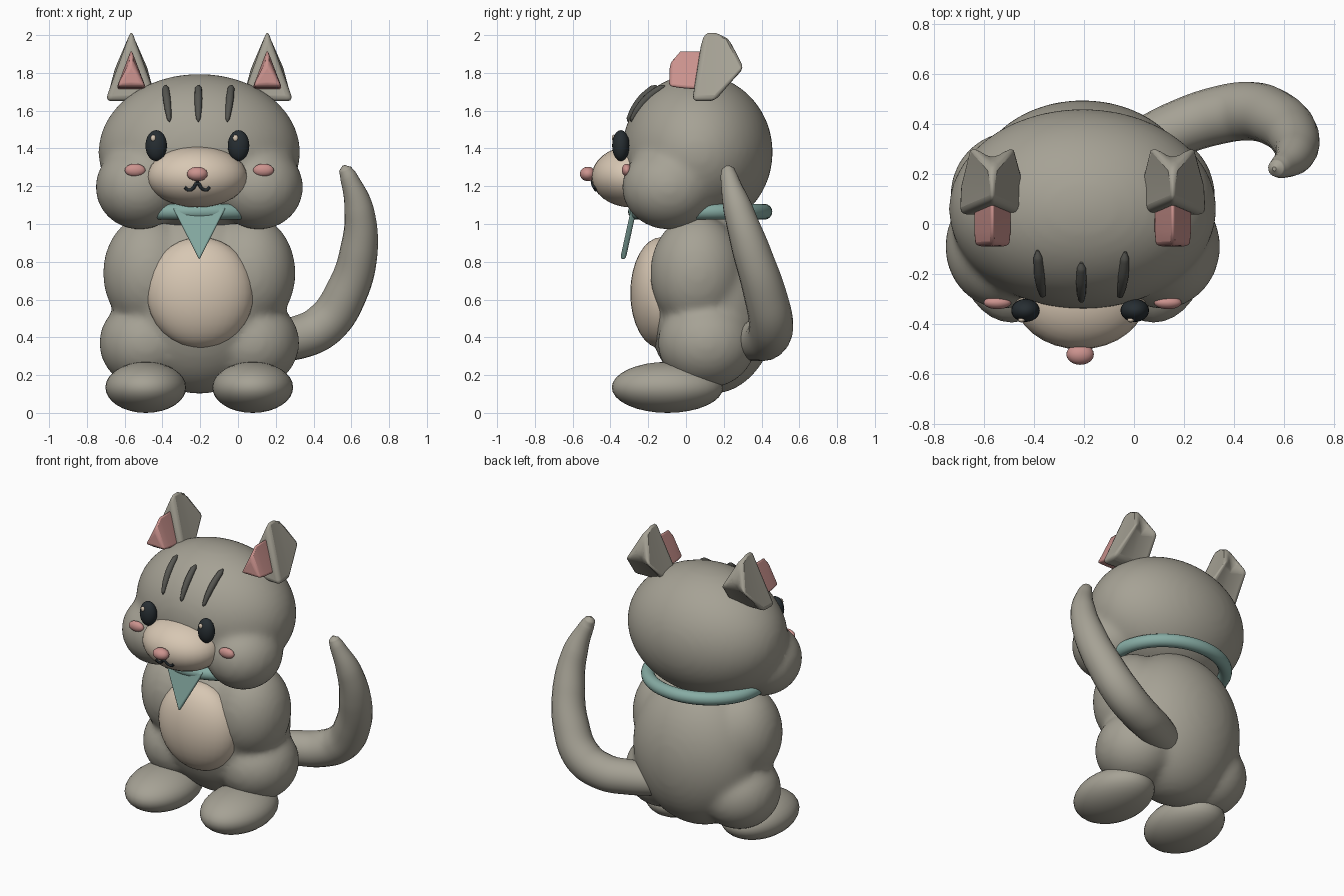
import bpy, bmesh, math
from mathutils import Vector

cube = bpy.data.objects.get("Cube")
if cube:
    bpy.data.objects.remove(cube, do_unlink=True)

CX = -0.205  # middle of the animal; the tail swings out to +x


def material(name, r, g, b):
    m = bpy.data.materials.new(name)
    m.use_nodes = True
    m.diffuse_color = (r, g, b, 1)
    shader = next(n for n in m.node_tree.nodes if n.type == "BSDF_PRINCIPLED")
    shader.inputs["Base Color"].default_value = (r, g, b, 1)
    shader.inputs["Roughness"].default_value = 0.7
    return m


FUR = material("grey fur", 0.38, 0.36, 0.30)
CREAM = material("cream", 0.68, 0.57, 0.45)
PINK = material("pink", 0.60, 0.29, 0.27)
TEAL = material("teal cloth", 0.24, 0.41, 0.37)
STRIPE = material("dark grey", 0.09, 0.09, 0.08)
BLACK = material("eye black", 0.02, 0.027, 0.032)


def finish(name, bm, mat, angle=60):
    bmesh.ops.recalc_face_normals(bm, faces=bm.faces)
    me = bpy.data.meshes.new(name)
    bm.to_mesh(me)
    bm.free()
    ob = bpy.data.objects.new(name, me)
    bpy.context.collection.objects.link(ob)
    me.materials.append(mat)
    shade(ob, angle)
    return ob


def shade(ob, angle):
    bpy.ops.object.select_all(action="DESELECT")
    ob.select_set(True)
    bpy.context.view_layer.objects.active = ob
    bpy.ops.object.shade_smooth_by_angle(angle=math.radians(angle))


def add_ball(bm, centre, radii, segs=32):
    made = bmesh.ops.create_uvsphere(bm, u_segments=segs, v_segments=segs // 2, radius=1)
    for v in made["verts"]:
        v.co = Vector(c + r * p for c, r, p in zip(centre, radii, v.co))


def ball(name, mat, centre, radii, segs=32):
    bm = bmesh.new()
    add_ball(bm, centre, radii, segs)
    return finish(name, bm, mat)


def blob(name, mat, balls, iterations):
    """Ellipsoids fused into one soft form."""
    bm = bmesh.new()
    for centre, radii in balls:
        add_ball(bm, centre, radii, 48)
    ob = finish(name, bm, mat)
    rm = ob.modifiers.new("fuse", "REMESH")
    rm.mode = "VOXEL"
    rm.voxel_size = 0.02
    rm.use_smooth_shade = True
    sm = ob.modifiers.new("soften", "SMOOTH")
    sm.factor = 0.5
    sm.iterations = iterations
    return ob


def tube(name, mat, points, radii, sides=4):
    """Round tube through points with a radius at each point."""
    cu = bpy.data.curves.new(name, "CURVE")
    cu.dimensions = "3D"
    cu.bevel_depth = 1
    cu.bevel_resolution = sides
    cu.use_fill_caps = True
    sp = cu.splines.new("BEZIER")
    sp.resolution_u = 8
    sp.bezier_points.add(len(points) - 1)
    for bp, co, r in zip(sp.bezier_points, points, radii):
        bp.co, bp.radius = co, r
        bp.handle_left_type = bp.handle_right_type = "AUTO"
    cu.materials.append(mat)
    ob = bpy.data.objects.new(name, cu)
    bpy.context.collection.objects.link(ob)
    bpy.ops.object.select_all(action="DESELECT")
    ob.select_set(True)
    bpy.context.view_layer.objects.active = ob
    bpy.ops.object.convert(target="MESH")
    shade(bpy.context.object, 60)


def loft(name, mat, sections, bevel):
    """Skin between matching closed sections, capped and rounded."""
    bm = bmesh.new()
    rings = [[bm.verts.new(p) for p in s] for s in sections]
    n = len(rings[0])
    for a, b in zip(rings, rings[1:]):
        for i in range(n):
            j = (i + 1) % n
            bm.faces.new((a[i], a[j], b[j], b[i]))
    for ring in (rings[0], rings[-1]):
        if n == 4:  # split along the ridge so the cap can fold
            bm.faces.new((ring[0], ring[1], ring[3]))
            bm.faces.new((ring[1], ring[2], ring[3]))
        else:
            bm.faces.new(ring)
    ob = finish(name, bm, mat, 40)
    bv = ob.modifiers.new("round", "BEVEL")
    bv.width = bevel
    bv.segments = 3
    bv.angle_limit = math.radians(25)
    bv.limit_method = "ANGLE"


def front_point(ob, x, z):
    """Point on the front surface of an object."""
    ev = ob.evaluated_get(bpy.context.evaluated_depsgraph_get())
    hit, co, _, _ = ev.ray_cast(Vector((x, -2, z)), Vector((0, 1, 0)))
    return co if hit else Vector((x, -0.2, z))


# Body and head
body = [((CX, 0.14, 0.60), (0.44, 0.355, 0.50))]
skull = [((CX, 0.06, 1.38), (0.535, 0.40, 0.415))]
for s in (-1, 1):
    body += [((CX + s * 0.265, 0.06, 0.74), (0.245, 0.25, 0.31)),
             ((CX + s * 0.28, 0.11, 0.37), (0.25, 0.26, 0.24))]
    skull.append(((CX + s * 0.315, -0.09, 1.195), (0.235, 0.25, 0.225)))
blob("body", FUR, body, 14)
head = blob("head", FUR, skull, 14)
ball("belly_patch", CREAM, (CX + 0.005, -0.13, 0.635), (0.285, 0.165, 0.295))

# Muzzle, nose and mouth
muzzle = ball("muzzle", CREAM, (CX - 0.01, -0.29, 1.25), (0.265, 0.21, 0.162))
NX = CX - 0.01
ball("nose", PINK, (NX, -0.52, 1.265), (0.055, 0.042, 0.038), 24)
bpy.context.view_layer.update()
mouth = [(-0.066, 1.195), (-0.045, 1.18), (-0.022, 1.19), (0, 1.215),
         (0.022, 1.19), (0.045, 1.18), (0.066, 1.195)]
tube("mouth", BLACK, [front_point(muzzle, NX + x, z) for x, z in mouth], [0.009] * 7)
tube("mouth_stem", BLACK, [front_point(muzzle, NX, z) for z in (1.25, 1.205)], [0.009] * 2)

# Eyes, blush, ears and feet, one for each side
for s, side in ((-1, "right"), (1, "left")):
    eye_x = CX - 0.01 + s * 0.218
    ball(side + "_eye", BLACK, (eye_x, -0.345, 1.415), (0.057, 0.046, 0.082), 24)
    ball(side + "_eye_glint", CREAM, (eye_x - 0.016, -0.383, 1.455), (0.014, 0.01, 0.018), 12)

    blush = front_point(head, CX + s * 0.34, 1.285)
    ball(side + "_blush", PINK, blush, (0.055, 0.026, 0.034), 24)

    def section(half, y, z, apex_y, apex_z, mid_y, ex=CX + s * 0.36):
        return [(ex - half, y, z), (ex, mid_y, z), (ex + half, y, z), (ex, apex_y, apex_z)]

    loft(side + "_ear", FUR, [section(0.14, 0.03, 1.65, 0.09, 2.03, 0.04),
                              section(0.135, 0.15, 1.65, 0.16, 2.03, 0.15),
                              section(0.09, 0.32, 1.83, 0.235, 1.99, 0.265)], 0.03)
    loft(side + "_inner_ear", PINK, [section(0.075, -0.09, 1.73, -0.085, 1.86, -0.09),
                                     section(0.078, -0.03, 1.72, -0.03, 1.925, -0.03),
                                     section(0.078, 0.09, 1.71, 0.09, 1.925, 0.09)], 0.018)

    ball(side + "_foot", FUR, (CX + s * 0.283, -0.098, 0.135), (0.214, 0.295, 0.135))

# Forehead stripes
for i, name in ((-1, "right"), (0, "middle"), (1, "left")):
    path = []
    for t in (0, 0.08, 0.35, 0.65, 0.92, 1):
        x = CX - 0.005 + i * (0.153 + 0.022 * t)
        path.append(front_point(head, x, 1.54 + 0.19 * t) + Vector((0, -0.003, 0.002)))
    tube(name + "_stripe", STRIPE, path, (0.003, 0.012, 0.018, 0.021, 0.018, 0.006))

# Collar ring and hanging kerchief
bm = bmesh.new()
steps, around = 64, 16
rings = []
for i in range(steps):
    a = math.tau * i / steps
    ring = []
    for j in range(around):
        b = math.tau * j / around
        d = 0.042 * math.cos(b)
        ring.append(bm.verts.new((CX + (0.37 + d) * math.cos(a),
                                  0.075 + (0.34 + d) * math.sin(a),
                                  1.065 + 0.042 * math.sin(b))))
    rings.append(ring)
for i in range(steps):
    p, q = rings[i], rings[(i + 1) % steps]
    for j in range(around):
        k = (j + 1) % around
        bm.faces.new((p[j], q[j], q[k], p[k]))
finish("collar", bm, TEAL)
loft("kerchief", TEAL, [[(CX - 0.14, y, 1.085), (CX + 0.14, y, 1.085), (CX, y - 0.06, 0.81)]
                        for y in (-0.29, -0.26)], 0.01)

# Tail
tail = [(0.0, 0.30, 0.38), (0.16, 0.375, 0.385), (0.32, 0.43, 0.40), (0.46, 0.45, 0.47),
        (0.575, 0.415, 0.64), (0.64, 0.345, 0.86), (0.64, 0.275, 1.08),
        (0.585, 0.228, 1.25), (0.567, 0.222, 1.29), (0.56, 0.22, 1.31)]
tube("tail", FUR, tail, (0.10, 0.11, 0.115, 0.118, 0.112, 0.1, 0.078, 0.046, 0.034, 0.008), 8)
